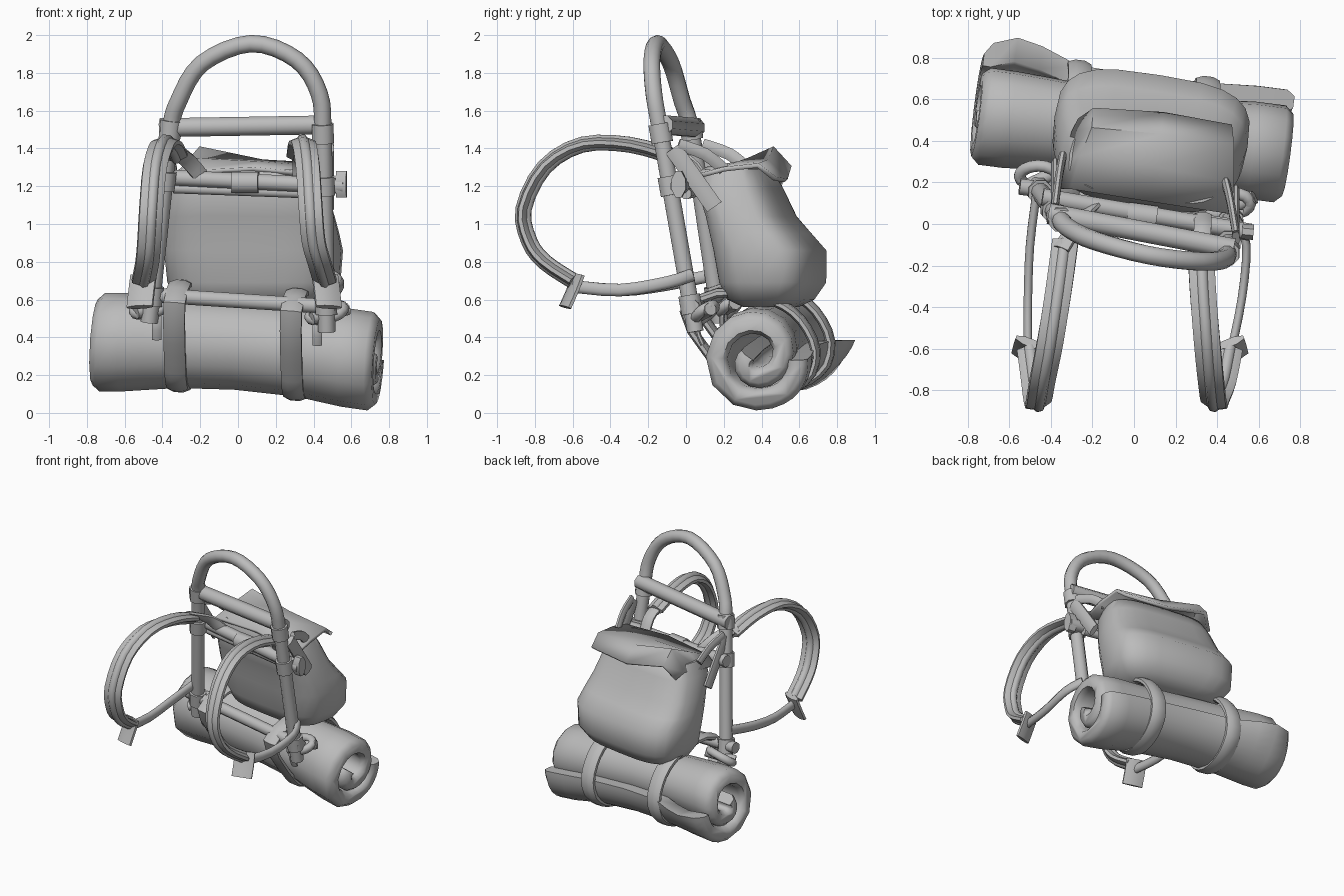
import bpy, bmesh, math
from mathutils import Vector as V

if "Cube" in bpy.data.objects:
    bpy.data.objects.remove(bpy.data.objects["Cube"])

mat = bpy.data.materials.new("plain grey")
mat.diffuse_color = (0.5, 0.5, 0.5, 1)
mat.use_nodes = True
mat.node_tree.nodes["Principled BSDF"].inputs["Base Color"].default_value = mat.diffuse_color


def skin(name, rings, ring_closed=True, path_closed=False, caps=True, angle=60):
    """Join rows of points into one surface."""
    bm = bmesh.new()
    rows = [[bm.verts.new(p) for p in r] for r in rings]
    n = len(rows[0])
    for i in range(len(rows) if path_closed else len(rows) - 1):
        a, b = rows[i], rows[(i + 1) % len(rows)]
        for j in range(n if ring_closed else n - 1):
            k = (j + 1) % n
            bm.faces.new((a[j], a[k], b[k], b[j]))
    if caps and ring_closed and not path_closed:
        bm.faces.new(rows[0][::-1])
        bm.faces.new(rows[-1])
    bmesh.ops.recalc_face_normals(bm, faces=bm.faces)
    me = bpy.data.meshes.new(name)
    bm.to_mesh(me)
    bm.free()
    me.materials.append(mat)
    ob = bpy.data.objects.new(name, me)
    bpy.context.collection.objects.link(ob)
    bpy.ops.object.select_all(action='DESELECT')
    ob.select_set(True)
    bpy.context.view_layer.objects.active = ob
    bpy.ops.object.shade_smooth_by_angle(angle=math.radians(angle))
    return ob


def spline(pts, sub, closed=False):
    """Catmull-Rom points through the given path."""
    p = [V(q) for q in pts]
    n, out = len(p), []
    at = (lambda i: p[i % n]) if closed else (lambda i: p[max(0, min(n - 1, i))])
    for i in range(n if closed else n - 1):
        a, b, c, d = at(i - 1), at(i), at(i + 1), at(i + 2)
        for s in range(sub):
            t = s / sub
            out.append(0.5 * (2 * b + (c - a) * t + (2 * a - 5 * b + 4 * c - d) * t * t
                              + (3 * b - a - 3 * c + d) * t ** 3))
    return out if closed else out + [p[-1]]


def sweep(name, pts, w, h=None, side=(0, 1, 0), n=8, sub=3, closed=False):
    """Sweep an oval section along a path; w lies along the side direction."""
    h = h or w
    path = spline(pts, sub, closed) if len(pts) > 2 else [V(q) for q in pts]
    rings, m = [], len(path)
    for i, c in enumerate(path):
        a = path[(i - 1) % m] if closed else path[max(0, i - 1)]
        b = path[(i + 1) % m] if closed else path[min(m - 1, i + 1)]
        t = (b - a).normalized()
        s = V(side)
        s = (s - t * s.dot(t)).normalized()
        u = t.cross(s)
        ang = [2 * math.pi * (j + 0.5) / n for j in range(n)]
        rings.append([c + s * w * math.cos(q) + u * h * math.sin(q) for q in ang])
    return skin(name, rings, path_closed=closed)


# --- bent frame and its cross bars
left_low, right_low = V((-0.47, 0.18, 0.48)), V((0.47, 0.05, 0.43))
left_top, right_top = V((-0.36, 0.03, 1.48)), V((0.45, -0.13, 1.46))
sweep("frame_arch", [left_low, left_low.lerp(left_top, 0.5), left_top, (-0.315, -0.02, 1.65),
                     (-0.19, -0.08, 1.85), (0.07, -0.15, 1.955), (0.31, -0.18, 1.87),
                     (0.43, -0.17, 1.69), right_top, right_low.lerp(right_top, 0.5), right_low],
      0.046, sub=4, n=10)
sweep("top_bar", [(-0.41, 0.05, 1.51), (0.48, -0.12, 1.525)], 0.054)
sweep("middle_bar", [(-0.44, 0.13, 1.25), (0.56, -0.04, 1.20)], 0.045)
sweep("middle_bar_lower", [(-0.34, 0.12, 1.19), (0.46, 0.0, 1.16)], 0.03)
sweep("lower_bar", [(-0.55, 0.18, 0.63), (0.52, 0.03, 0.56)], 0.042)
sweep("bar_clasp", [(-0.03, 0.05, 1.22), (0.11, 0.03, 1.22)], 0.06)
sweep("bar_end", [(0.52, -0.035, 1.21), (0.575, -0.04, 1.21)], 0.04, 0.075)

# --- lashings where bars meet the legs
for lbl, lo, hi in (("left", left_low, left_top), ("right", right_low, right_top)):
    for k, f in enumerate((0.14, 0.75, 1.02)):
        c, d = lo.lerp(hi, f), (hi - lo).normalized()
        sweep(f"{lbl}_lashing_{k}", [c - d * 0.05, c + d * 0.05], 0.062)

# --- pack body: rounded box sections, turned slightly about z
turn = math.radians(-9)


def pack_ring(z, front, back, half, n=24):
    ring = []
    for j in range(n):
        a = 2 * math.pi * j / n
        c, s = math.cos(a), math.sin(a)
        x = half * math.copysign(abs(c) ** 0.6, c)
        y = (front + back) / 2 - 0.4 + (back - front) / 2 * math.copysign(abs(s) ** 0.6, s)
        ring.append(V((0.075 + x * math.cos(turn) - y * math.sin(turn),
                       0.4 + x * math.sin(turn) + y * math.cos(turn), z)))
    return ring


skin("pack_body", [pack_ring(*r) for r in (
    (0.56, 0.32, 0.58, 0.28), (0.60, 0.24, 0.66, 0.39), (0.69, 0.20, 0.72, 0.455),
    (0.86, 0.17, 0.72, 0.47), (0.95, 0.15, 0.64, 0.46), (1.04, 0.13, 0.56, 0.445),
    (1.19, 0.08, 0.49, 0.41), (1.29, 0.12, 0.43, 0.37))])

# --- draped pack flap
flap = skin("pack_flap", [
    [(-0.36, 0.17, 1.21), (-0.30, 0.17, 1.27), (0.08, 0.11, 1.29), (0.47, 0.05, 1.25)],
    [(-0.33, 0.30, 1.22), (-0.25, 0.33, 1.34), (0.10, 0.28, 1.32), (0.48, 0.20, 1.29)],
    [(-0.29, 0.44, 1.24), (-0.20, 0.46, 1.40), (0.13, 0.43, 1.33), (0.48, 0.38, 1.31)],
    [(-0.26, 0.50, 1.20), (-0.19, 0.55, 1.30), (0.14, 0.53, 1.23), (0.47, 0.47, 1.24)]],
    ring_closed=False)
sol = flap.modifiers.new("thickness", 'SOLIDIFY')
sol.thickness, sol.offset = 0.025, 0

# --- rolled mat: spiral section lofted along a slanting, slightly bowed axis
A, B = V((-0.755, 0.55, 0.38)), V((0.74, 0.36, 0.275))
axis = (B - A).normalized()
e1 = V((-axis.y, axis.x, 0)).normalized()
e2 = axis.cross(e1)


def mat_centre(f):
    return A.lerp(B, f) + e2 * 0.035 * math.sin(math.pi * f)


def mat_ring(f, scale, thick, tip):
    prof = [(-0.10, tip, 0), (0, 0.232, 0), (0.15, 0.21, 0), (0.5, 0.203, 0), (0.75, 0.187, 0),
            (1, 0.115, 0), (1.25, 0.075, 0), (1.5, 0.03, 0)]
    outer, inner = [], []
    for t, r, _ in spline(prof, 4):
        a = math.radians(-35) - 2 * math.pi * t
        for lst, off in ((outer, thick), (inner, -thick)):
            q = max(0.005, r + off) * scale
            lst.append(mat_centre(f) + e1 * q * math.cos(a) + e2 * q * math.sin(a))
    return outer + inner[::-1]


skin("rolled_mat", [mat_ring(*s) for s in (
    (0, 0.97, 0.03, 0.25), (0.025, 1, 0.058, 0.27), (0.10, 1, 0.058, 0.31), (0.18, 0.97, 0.058, 0.295),
    (0.30, 0.92, 0.057, 0.24), (0.5, 0.90, 0.057, 0.235), (0.72, 0.92, 0.057, 0.235),
    (0.88, 1, 0.058, 0.225), (0.975, 1, 0.058, 0.225), (1, 0.97, 0.03, 0.235))])

# --- bands round the mat, reaching up over the lower bar
band_radii = [0.275, 0.258, 0.256, 0.265, 0.30, 0.39, 0.47, 0.31, 0.25, 0.245, 0.245, 0.245, 0.26, 0.28]
for name, f in (("left_band", 0.305), ("right_band", 0.718)):
    ring = [mat_centre(f) + e1 * r * math.cos(k * math.pi / 7) + e2 * r * math.sin(k * math.pi / 7)
            for k, r in enumerate(band_radii)]
    sweep(name, ring, 0.062, 0.026, side=axis, sub=2, closed=True)

# --- shoulder straps: padded band with raised centre, buckle, thin lower strap
loop = [(-0.08, 1.36), (-0.30, 1.42), (-0.55, 1.42), (-0.75, 1.30),
        (-0.86, 1.08), (-0.83, 0.91), (-0.75, 0.80), (-0.60, 0.70)]
xs = {"left": (-0.33, -0.36, -0.40, -0.44, -0.46, -0.47, -0.48, -0.50),
      "right": (0.32, 0.33, 0.35, 0.37, 0.385, 0.40, 0.43, 0.46)}
lower = {"left": [(-0.51, -0.60, 0.67), (-0.51, -0.35, 0.65), (-0.50, -0.10, 0.68), (-0.47, 0.14, 0.73)],
         "right": [(0.47, -0.60, 0.67), (0.52, -0.35, 0.65), (0.54, -0.10, 0.69), (0.49, 0.03, 0.73)]}
for lbl, s in (("left", -1), ("right", 1)):
    pts = [(x, y, z) for x, (y, z) in zip(xs[lbl], loop)]
    tilt = (1, -0.25 * s, 0)
    sweep(lbl + "_strap_pad", pts, 0.068, 0.028, side=tilt)
    sweep(lbl + "_strap_ridge", pts, 0.034, 0.045, side=tilt)
    x = xs[lbl][-1]
    sweep(lbl + "_buckle", [(x, -0.57, 0.73), (x + 0.01 * s, -0.60, 0.65), (x + 0.02 * s, -0.64, 0.56)],
          0.078, 0.022, side=(1, 0.4 * s, 0), sub=2)
    sweep(lbl + "_lower_strap", lower[lbl], 0.022, 0.036, side=(1, 0, 0))

# --- strap anchors, pack side straps
sweep("left_anchor", [(-0.35, -0.12, 1.40), (-0.26, 0.02, 1.33), (-0.17, 0.10, 1.22)], 0.045, 0.02, (1, 0.6, 0))
sweep("right_anchor", [(0.32, -0.12, 1.38), (0.33, -0.02, 1.32), (0.33, 0.04, 1.20)], 0.045, 0.02, (1, 0, 0))
for lbl, x, y in (("left", -0.38, 0.09), ("right", 0.49, -0.04)):
    sweep(lbl + "_side_strap", [(x, y - 0.03, 1.40), (x, y + 0.07, 1.26), (x, y + 0.19, 1.09)],
          0.02, 0.05, side=(1, 0, 0))
    sweep(lbl + "_flap_tie", [(x, y, 1.42), (x * 0.95, y + 0.14, 1.37), (x * 0.9, y + 0.24, 1.29)],
          0.02, 0.035, side=(1, 0, 0))

# --- knots at the feet of the frame with hanging ends
for lbl, s, c in (("left", -1, V((-0.46, 0.23, 0.56))), ("right", 1, V((0.47, 0.10, 0.53)))):
    ring = [c + V((0.09 * math.cos(k * math.pi / 4), 0.05 * math.sin(k * math.pi / 4),
                   0.04 * math.sin(k * math.pi / 4 + 0.6))) for k in range(8)]
    sweep(lbl + "_knot", ring, 0.03, side=(0, 0, 1), sub=2, closed=True)
    sweep(lbl + "_knot_bar", [c + V((-0.08, -0.06, -0.03)), c + V((0.11, 0.03, 0.02))], 0.035)
    end = c + V((0.03 if s < 0 else -0.05, -0.03, 0))
    sweep(lbl + "_knot_end", [end, end + V((0, -0.01, -0.09)), end + V((0, 0.02, -0.17))],
          0.028, 0.015, side=(1, 0, 0))
